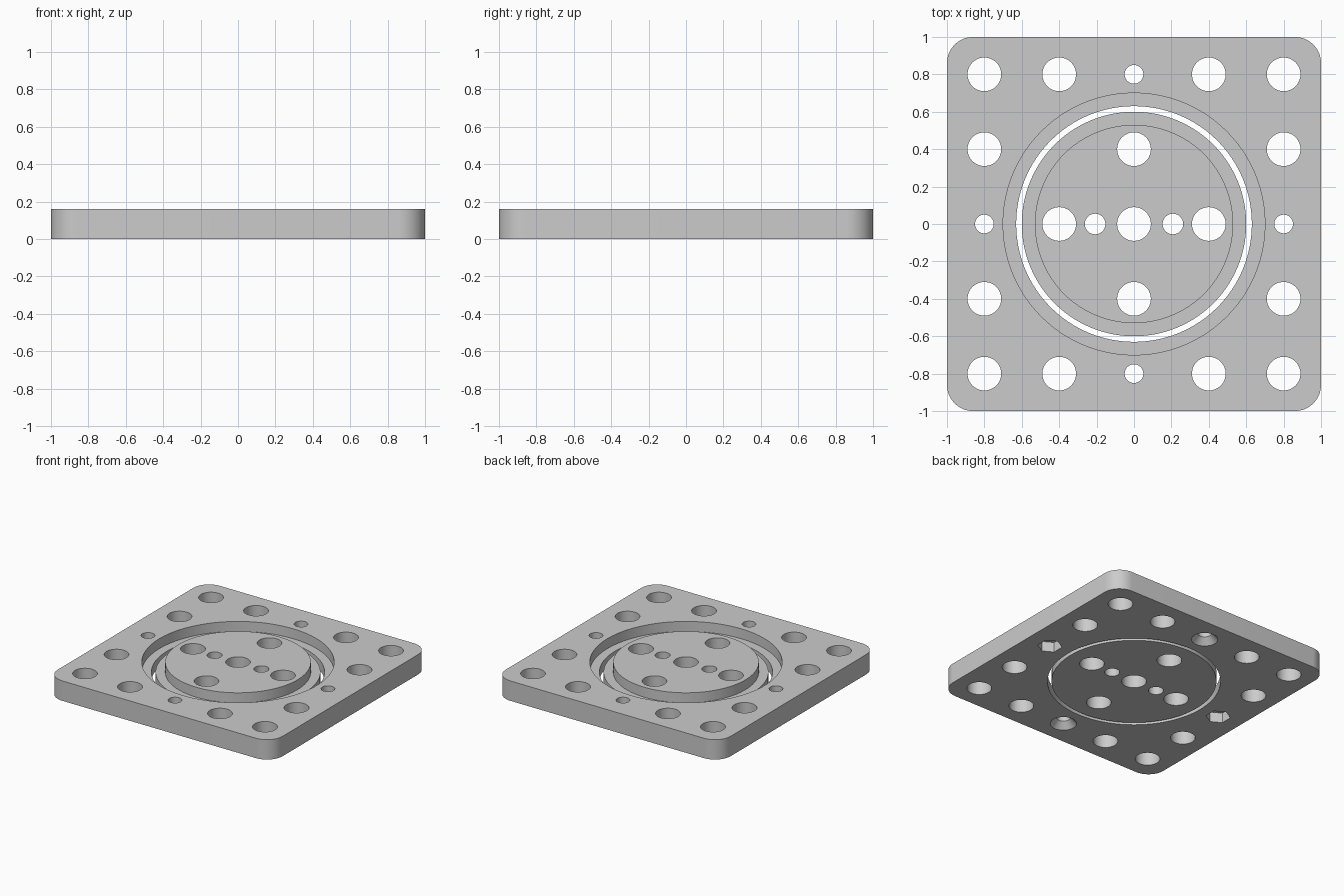
import bpy, bmesh, math
from mathutils import Matrix

H = 0.16          # plate thickness
STEP = 0.08       # height of the bearing ledges
cube = bpy.data.objects.get("Cube")
if cube:
    bpy.data.objects.remove(cube, do_unlink=True)

grey = bpy.data.materials.new("light_grey")
grey.use_nodes = True
grey.diffuse_color = (0.6, 0.6, 0.6, 1)
grey.node_tree.nodes["Principled BSDF"].inputs["Base Color"].default_value = (0.6, 0.6, 0.6, 1)


def make_object(name, bm):
    bmesh.ops.recalc_face_normals(bm, faces=bm.faces)
    mesh = bpy.data.meshes.new(name)
    bm.to_mesh(mesh)
    bm.free()
    mesh.materials.append(grey)
    obj = bpy.data.objects.new(name, mesh)
    bpy.context.collection.objects.link(obj)
    return obj


def add_drum(bm, x, y, z0, z1, r0, r1=None, sides=48, turn=0):
    """Cylinder or cone from z0 to z1."""
    place = Matrix.Translation((x, y, (z0 + z1) / 2)) @ Matrix.Rotation(turn, 4, "Z")
    bmesh.ops.create_cone(bm, cap_ends=True, segments=sides, radius1=r0,
                          radius2=r1 or r0, depth=z1 - z0, matrix=place)


def cut(target, drums):
    """Subtract a set of separate drums from the target."""
    bm = bmesh.new()
    for d in drums:
        add_drum(bm, **d)
    cutter = make_object("cutter", bm)
    cutter.hide_render = True
    mod = target.modifiers.new("cut", "BOOLEAN")
    mod.operation, mod.solver, mod.object = "DIFFERENCE", "EXACT", cutter
    bpy.context.view_layer.objects.active = target
    bpy.ops.object.modifier_apply(modifier=mod.name)
    bpy.data.objects.remove(cutter, do_unlink=True)


def hole(x, y, r):
    return dict(x=x, y=y, z0=-0.1, z1=H + 0.1, r0=r)


# Outer plate: rounded square slab
bm = bmesh.new()
bmesh.ops.create_cube(bm, size=1, matrix=Matrix.Translation((0, 0, H / 2)) @ Matrix.Diagonal((2, 2, H, 1)))
corners = [e for e in bm.edges if abs(e.verts[0].co.z - e.verts[1].co.z) > 0.1]
bmesh.ops.bevel(bm, geom=corners, offset=0.14, segments=12, profile=0.5, affect="EDGES")
outer_plate = make_object("outer_plate", bm)

# Round opening with a ledge, then the mounting holes
cut(outer_plate, [dict(x=0, y=0, z0=STEP, z1=H + 0.1, r0=0.70, sides=128)])
cut(outer_plate, [dict(x=0, y=0, z0=-0.1, z1=H + 0.1, r0=0.63, sides=128)])
grid = (-0.8, -0.4, 0, 0.4, 0.8)
mounts = [hole(x, y, 0.05 if 0 in (x, y) else 0.09)
          for x in grid for y in grid if max(abs(x), abs(y)) > 0.7]
cut(outer_plate, mounts)

# Underside: countersinks front and back, hexagonal nut pockets left and right
cut(outer_plate, [dict(x=0, y=s * 0.8, z0=-0.01, z1=0.05, r0=0.105, r1=0.05) for s in (-1, 1)])
cut(outer_plate, [dict(x=s * 0.8, y=0, z0=-0.1, z1=0.08, r0=0.09, sides=6) for s in (-1, 1)])

# Inner disc: flange below, raised hub above
bm = bmesh.new()
rings = []
for r, z in ((0.60, 0), (0.60, STEP), (0.53, STEP), (0.53, H)):
    rings.append(bmesh.ops.create_circle(bm, segments=128, radius=r,
                                         matrix=Matrix.Translation((0, 0, z)))["verts"])
for a, b in zip(rings, rings[1:]):
    for i in range(len(a)):
        j = (i + 1) % len(a)
        bm.faces.new((a[i], a[j], b[j], b[i]))
bm.faces.new(rings[0])
bm.faces.new(rings[-1])
inner_disc = make_object("inner_disc", bm)
hub = [hole(x, y, 0.09) for x, y in ((0, 0), (0.4, 0), (-0.4, 0), (0, 0.4), (0, -0.4))]
cut(inner_disc, hub + [hole(s * 0.208, 0, 0.055) for s in (-1, 1)])

# Smooth the round walls, keep the rims sharp
for obj in (outer_plate, inner_disc):
    bpy.ops.object.select_all(action="DESELECT")
    obj.select_set(True)
    bpy.context.view_layer.objects.active = obj
    bpy.ops.object.shade_smooth_by_angle(angle=math.radians(30))
